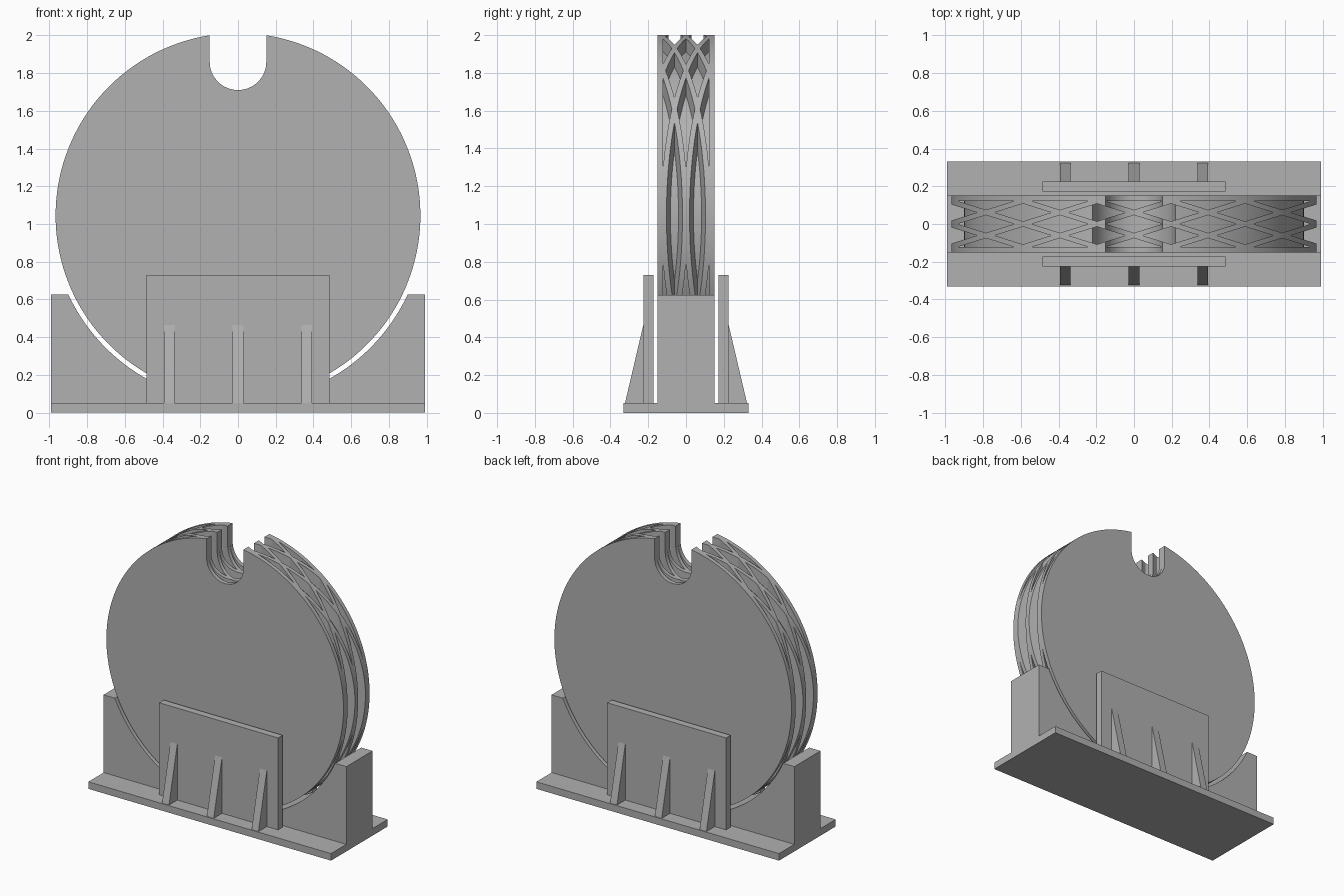
import bpy, bmesh, math

if "Cube" in bpy.data.objects:
    bpy.data.objects.remove(bpy.data.objects["Cube"], do_unlink=True)

GREY = (0.44, 0.44, 0.44, 1)
mat = bpy.data.materials.new("plain_grey")
mat.use_nodes = True
mat.diffuse_color = GREY
mat.node_tree.nodes["Principled BSDF"].inputs["Base Color"].default_value = GREY

HUB = 1.045        # wheel centre height
RIM = 0.967        # wheel radius
NOTCH_Z = 1.86     # centre of the notch's round bottom


def finish(name, bm):
    bmesh.ops.recalc_face_normals(bm, faces=bm.faces)
    mesh = bpy.data.meshes.new(name)
    bm.to_mesh(mesh)
    bm.free()
    mesh.materials.append(mat)
    obj = bpy.data.objects.new(name, mesh)
    bpy.context.collection.objects.link(obj)
    return obj


def add_prism(bm, points, offset):
    """Extrude a closed loop of points along the offset vector."""
    face = bm.faces.new([bm.verts.new(p) for p in points])
    ext = bmesh.ops.extrude_face_region(bm, geom=[face], use_keep_orig=True)
    verts = [g for g in ext["geom"] if isinstance(g, bmesh.types.BMVert)]
    bmesh.ops.translate(bm, verts=verts, vec=offset)


def slab(name, profile, y0, y1):
    """Extrude an (x, z) profile from y0 to y1."""
    bm = bmesh.new()
    add_prism(bm, [(x, y0, z) for x, z in profile], (0, y1 - y0, 0))
    return finish(name, bm)


def box(name, half_x, y0, y1, z0, z1):
    return slab(name, [(-half_x, z0), (half_x, z0), (half_x, z1), (-half_x, z1)], y0, y1)


def arc(cz, r, a0, a1, n):
    """Arc in (x, z); angle is measured from straight up towards +x."""
    angles = [a0 + (a1 - a0) * i / n for i in range(n + 1)]
    return [(r * math.sin(a), cz + r * math.cos(a)) for a in angles]


def notched_disc(r, notch_r):
    start = math.asin(notch_r / r)
    rim = arc(HUB, r, start, 2 * math.pi - start, 144)
    return rim + arc(NOTCH_Z, notch_r, 1.5 * math.pi, 0.5 * math.pi, 32)


def smooth(obj):
    bpy.ops.object.select_all(action='DESELECT')
    obj.select_set(True)
    bpy.context.view_layer.objects.active = obj
    bpy.ops.object.shade_smooth_by_angle(angle=math.radians(30))


# Wheel: solid notched disc, with diamond shafts cut down through it
wheel = slab("wheel_rim_lattice", notched_disc(RIM, 0.15), -0.152, 0.152)
STEP_X, STEP_Y = 0.1963, 0.061
HALF_X, HALF_Y = 0.15, 0.047
bm = bmesh.new()
for row in range(-2, 3):
    for col in range(-5, 6):
        if (row + col) % 2:
            continue
        x, y = col * STEP_X, row * STEP_Y
        loop = [(x - HALF_X, y), (x, y - HALF_Y), (x + HALF_X, y), (x, y + HALF_Y)]
        if row == 2:       # half diamonds against the side plates
            loop = loop[:3]
        elif row == -2:
            loop = [loop[0], loop[2], loop[3]]
        add_prism(bm, [(px, py, -0.5) for px, py in loop], (0, 0, 3))
cutter = finish("diamond_cutter", bm)

cut = wheel.modifiers.new("diamonds", 'BOOLEAN')
cut.operation = 'DIFFERENCE'
cut.solver = 'EXACT'
cut.object = cutter
bpy.context.view_layer.objects.active = wheel
wheel.select_set(True)
bpy.ops.object.modifier_apply(modifier=cut.name)
bpy.data.objects.remove(cutter, do_unlink=True)
smooth(wheel)

# Recessed core seen through the lattice
smooth(slab("wheel_core", notched_disc(0.9, 0.22), -0.14, 0.14))

# Stand: base plate and cradle with a round seat
box("base_plate", 0.99, -0.33, 0.33, 0, 0.052)
seat_angle = math.pi - math.acos((HUB - 0.625) / 0.992)
seat = arc(HUB, 0.992, seat_angle, 2 * math.pi - seat_angle, 72)
cradle = [(-0.99, 0.625), (-0.99, 0.03), (0.99, 0.03), (0.99, 0.625)] + seat
smooth(slab("cradle", cradle, -0.152, 0.152))

# Retaining plates with sloped ribs, front and back
for side, label in ((-1, "front"), (1, "back")):
    box(label + "_plate", 0.485, side * 0.173, side * 0.226, 0.04, 0.73)
    bm = bmesh.new()
    for x in (-0.365, 0, 0.365):
        wedge = [(0.2, 0.04), (0.325, 0.04), (0.323, 0.052), (0.226, 0.465), (0.2, 0.465)]
        add_prism(bm, [(x - 0.028, side * y, z) for y, z in wedge], (0.056, 0, 0))
    finish(label + "_ribs", bm)
